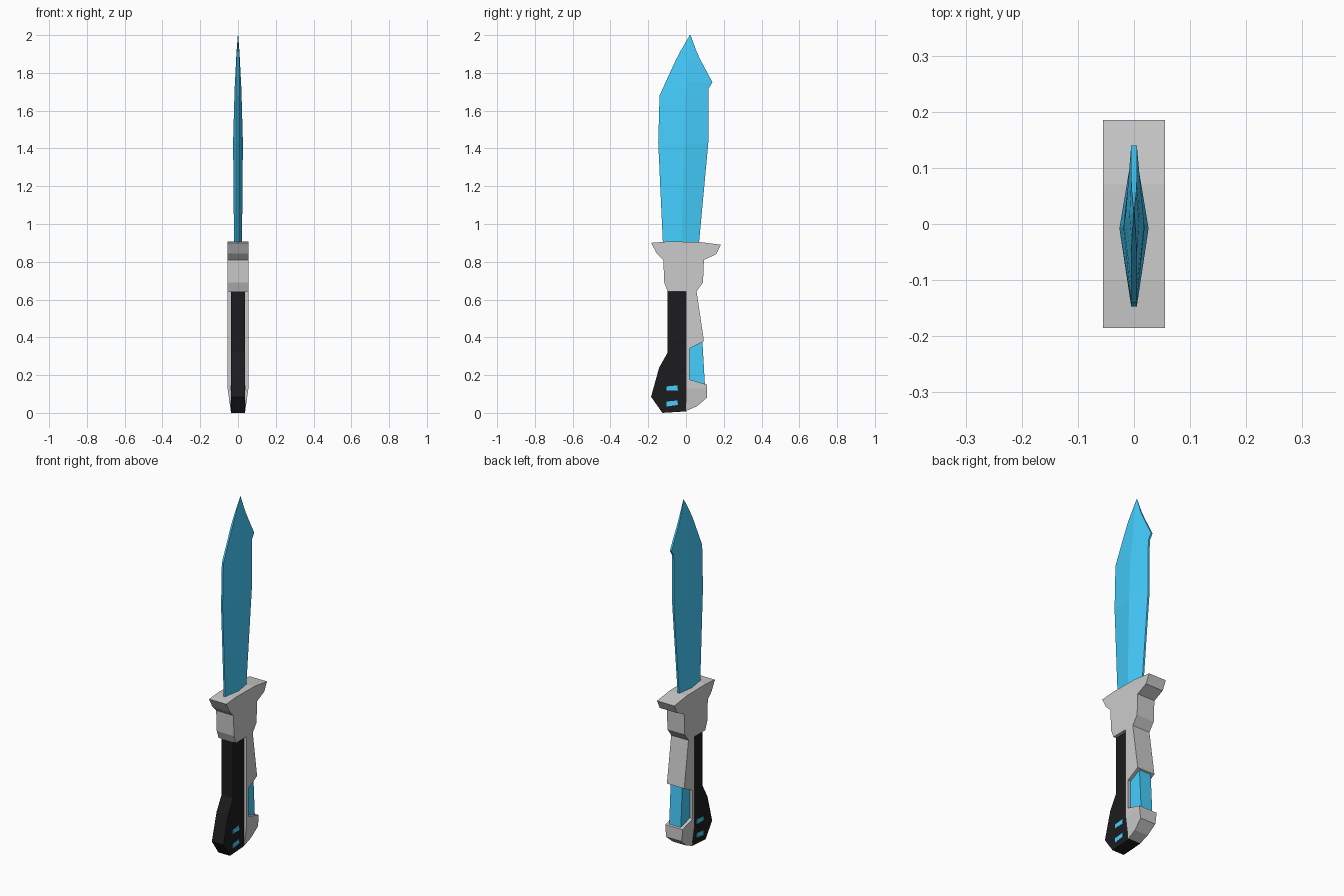
import bpy, bmesh

if "Cube" in bpy.data.objects:
    bpy.data.objects.remove(bpy.data.objects["Cube"])


def material(name, rgb):
    m = bpy.data.materials.new(name)
    m.diffuse_color = (*rgb, 1)
    m.use_nodes = True
    m.node_tree.nodes["Principled BSDF"].inputs["Base Color"].default_value = m.diffuse_color
    return m


BLUE = material("blue", (0.06, 0.62, 1.0))
BLACK = material("black", (0.012, 0.012, 0.014))


def finish(bm, name, mat):
    bmesh.ops.recalc_face_normals(bm, faces=bm.faces)
    me = bpy.data.meshes.new(name)
    bm.to_mesh(me)
    bm.free()
    ob = bpy.data.objects.new(name, me)
    bpy.context.collection.objects.link(ob)
    if mat:
        me.materials.append(mat)
    return ob


def prism(profile, half):
    """Extrude a (y, z) outline to x = -half..half."""
    bm = bmesh.new()
    face = bm.faces.new([bm.verts.new((-half, y, z)) for y, z in profile])
    ext = bmesh.ops.extrude_face_region(bm, geom=[face])
    verts = [g for g in ext["geom"] if isinstance(g, bmesh.types.BMVert)]
    bmesh.ops.translate(bm, verts=verts, vec=(2 * half, 0, 0))
    return bm


# Blade: six-sided sections (z, front edge y, back edge y, ridge y, half thickness)
sections = [
    (0.89, -0.122, 0.068, -0.025, 0.021),
    (1.43, -0.147, 0.118, -0.008, 0.026),
    (1.68, -0.140, 0.118, -0.005, 0.019),
    (1.717, -0.123, 0.119, 0.0, 0.018),
    (1.75, -0.108, 0.140, 0.005, 0.016),
    (1.87, -0.053, 0.076, 0.012, 0.010),
    (1.91, -0.032, 0.057, 0.015, 0.008),
    (2.00, 0.020, 0.024, 0.022, 0.001),
]
bm = bmesh.new()
rings = []
for z, y0, y1, ym, t in sections:
    e = min(0.005, t * 0.5)
    ring = [(-e, y0), (e, y0), (t, ym), (e, y1), (-e, y1), (-t, ym)]
    rings.append([bm.verts.new((x, y, z)) for x, y in ring])
for a, b in zip(rings, rings[1:]):
    for i in range(6):
        j = (i + 1) % 6
        bm.faces.new((a[i], a[j], b[j], b[i]))
bm.faces.new(rings[0])
bm.faces.new(rings[-1])
finish(bm, "blade", BLUE)

# Guard and rear half of the handle, narrowing at the butt
bm = prism([
    (-0.185, 0.90), (-0.155, 0.845), (-0.12, 0.81), (-0.115, 0.69), (-0.097, 0.643),
    (0, 0.643), (0, 0.01), (0.058, 0.035), (0.11, 0.08), (0.11, 0.15),
    (0.018, 0.177), (0.018, 0.34), (0.095, 0.38), (0.056, 0.643), (0.09, 0.69),
    (0.095, 0.81), (0.16, 0.84), (0.185, 0.89), (0.07, 0.905), (-0.1, 0.907)], 0.055)
bmesh.ops.bisect_plane(bm, geom=bm.verts[:] + bm.edges[:] + bm.faces[:],
                       plane_co=(0, 0, 0.13), plane_no=(0, 0, 1))
for v in bm.verts:
    if v.co.z < 0.129:
        v.co.x *= 0.68 + 0.32 * v.co.z / 0.13
finish(bm, "guard_and_handle", None)

# Black front grip with flared pommel
finish(prism([
    (-0.097, 0.645), (-0.097, 0.32), (-0.142, 0.24), (-0.185, 0.085),
    (-0.125, 0.0), (0.002, 0.008), (0.002, 0.645)], 0.037), "front_grip", BLACK)

# Blue insert in the back of the handle
finish(prism([(0.016, 0.17), (0.10, 0.15), (0.087, 0.378), (0.016, 0.345)], 0.037),
       "handle_insert", BLUE)

# Small lights, showing on both sides of the pommel
for i, (z0, z1, z2, z3) in enumerate([(0.118, 0.118, 0.146, 0.14),
                                      (0.034, 0.042, 0.066, 0.060)]):
    finish(prism([(-0.102, z0), (-0.043, z1), (-0.045, z2), (-0.102, z3)], 0.0385),
           f"pommel_light_{i + 1}", BLUE)
